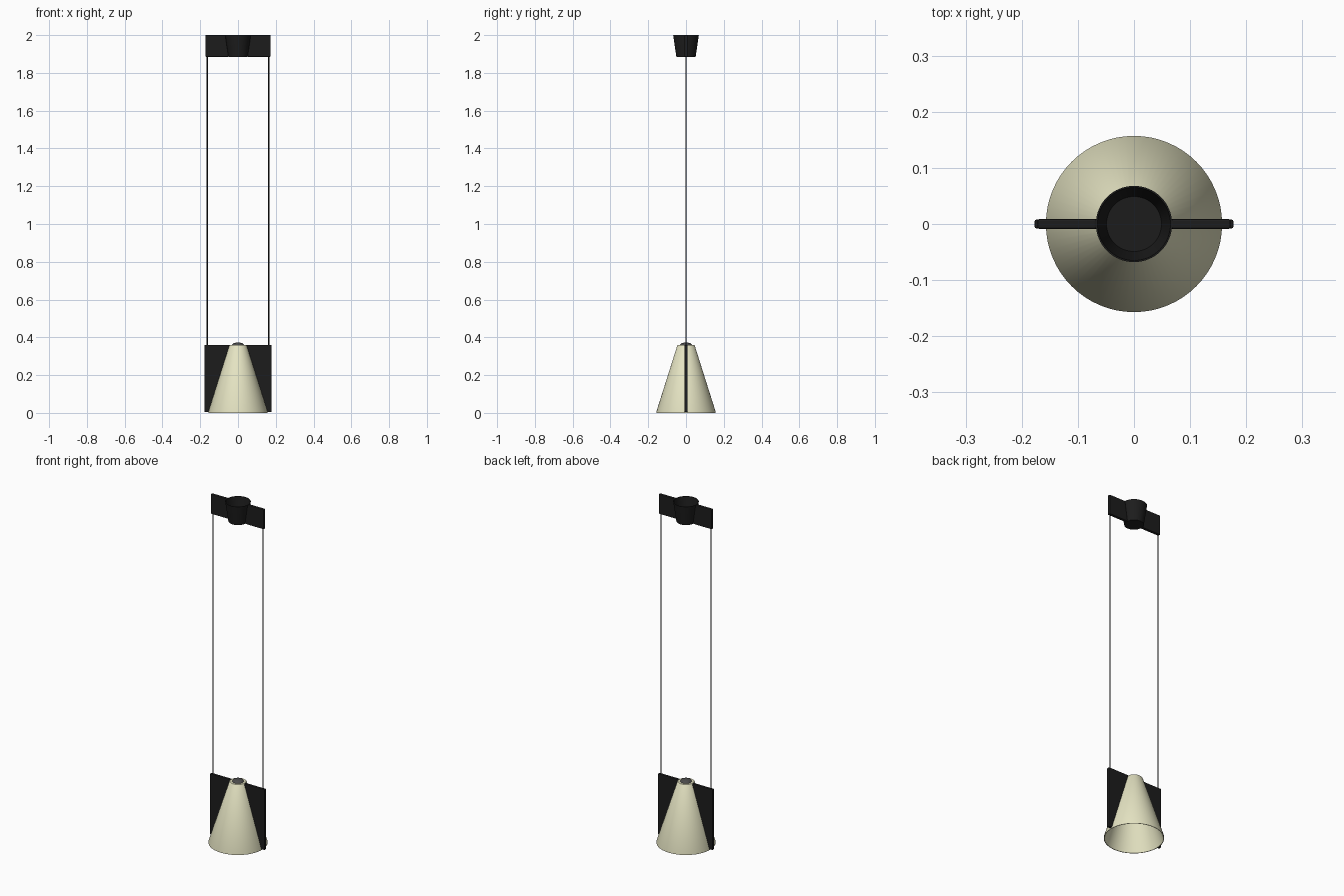
import bpy, bmesh, math

if "Cube" in bpy.data.objects:
    bpy.data.objects.remove(bpy.data.objects["Cube"])


def material(name, rgb):
    m = bpy.data.materials.new(name)
    m.diffuse_color = (*rgb, 1)
    m.use_nodes = True
    m.node_tree.nodes["Principled BSDF"].inputs["Base Color"].default_value = m.diffuse_color
    return m


black = material("black_paint", (0.012, 0.012, 0.012))
cream = material("cream_enamel", (0.78, 0.77, 0.54))
dark = material("dark_grey", (0.07, 0.07, 0.07))


def finish(name, bm, mat, smooth):
    bmesh.ops.recalc_face_normals(bm, faces=bm.faces)
    me = bpy.data.meshes.new(name)
    bm.to_mesh(me)
    bm.free()
    me.materials.append(mat)
    ob = bpy.data.objects.new(name, me)
    bpy.context.collection.objects.link(ob)
    if smooth:
        bpy.ops.object.select_all(action='DESELECT')
        ob.select_set(True)
        bpy.context.view_layer.objects.active = ob
        bpy.ops.object.shade_smooth_by_angle(angle=math.radians(35))
    return ob


def lathe(name, profile, mat, x=0, steps=64):
    """Spin an (r, z) profile around a vertical axis at x."""
    bm = bmesh.new()
    verts = [bm.verts.new((r, 0, z)) for r, z in profile]
    edges = [bm.edges.new(p) for p in zip(verts, verts[1:])]
    bmesh.ops.spin(bm, geom=verts + edges, cent=(0, 0, 0), axis=(0, 0, 1),
                   angle=math.tau, steps=steps)
    bmesh.ops.remove_doubles(bm, verts=bm.verts, dist=1e-5)
    bmesh.ops.translate(bm, verts=bm.verts, vec=(x, 0, 0))
    return finish(name, bm, mat, True)


def fin(name, outline, side, thick, mat):
    """Upright plate from an (x, z) outline, mirrored by side."""
    bm = bmesh.new()
    face = bm.faces.new([bm.verts.new((side * x, -thick / 2, z)) for x, z in outline])
    new = bmesh.ops.extrude_face_region(bm, geom=[face])["geom"]
    bmesh.ops.translate(bm, vec=(0, thick, 0),
                        verts=[v for v in new if isinstance(v, bmesh.types.BMVert)])
    ob = finish(name, bm, mat, False)
    bev = ob.modifiers.new("edge_bevel", 'BEVEL')
    bev.width = 0.003
    bev.segments = 2
    return ob


# Open conical shade with an inward lip at the top
lathe("shade", [(0.154, 0.003), (0.157, 0.003), (0.157, 0.006), (0.046, 0.357),
                (0.043, 0.36), (0.030, 0.36), (0.030, 0.355), (0.041, 0.355),
                (0.154, 0.003)], cream)

# Lamp socket closing the top of the shade
lathe("socket", [(0, 0.31), (0.031, 0.31), (0.031, 0.36), (0.026, 0.367),
                 (0.020, 0.371), (0, 0.372)], dark, steps=32)

# Ceiling canopy: tapered cup, open at the top
lathe("canopy", [(0, 1.885), (0.051, 1.885), (0.068, 2.0), (0.065, 2.0),
                 (0.049, 1.889), (0, 1.889)], black)

for side, label in ((-1, "left"), (1, "right")):
    # Side fins follow the slope of the shade
    fin(f"shade_fin_{label}", [(0.156, 0.005), (0.177, 0.005), (0.177, 0.36),
                               (0.044, 0.36)], side, 0.016, black)
    # Canopy arms
    fin(f"canopy_arm_{label}", [(0.050, 1.885), (0.172, 1.885), (0.172, 2.0),
                                (0.067, 2.0)], side, 0.017, black)
    # Suspension wires
    lathe(f"wire_{label}", [(0, 0.35), (0.003, 0.35), (0.003, 1.89), (0, 1.89)],
          black, x=side * 0.163, steps=12)

# Hidden stand foot level: shift the shade rim exactly to the floor
shade = bpy.data.objects["shade"]
for v in shade.data.vertices:
    if v.co.z < 0.004:
        v.co.z = 0
